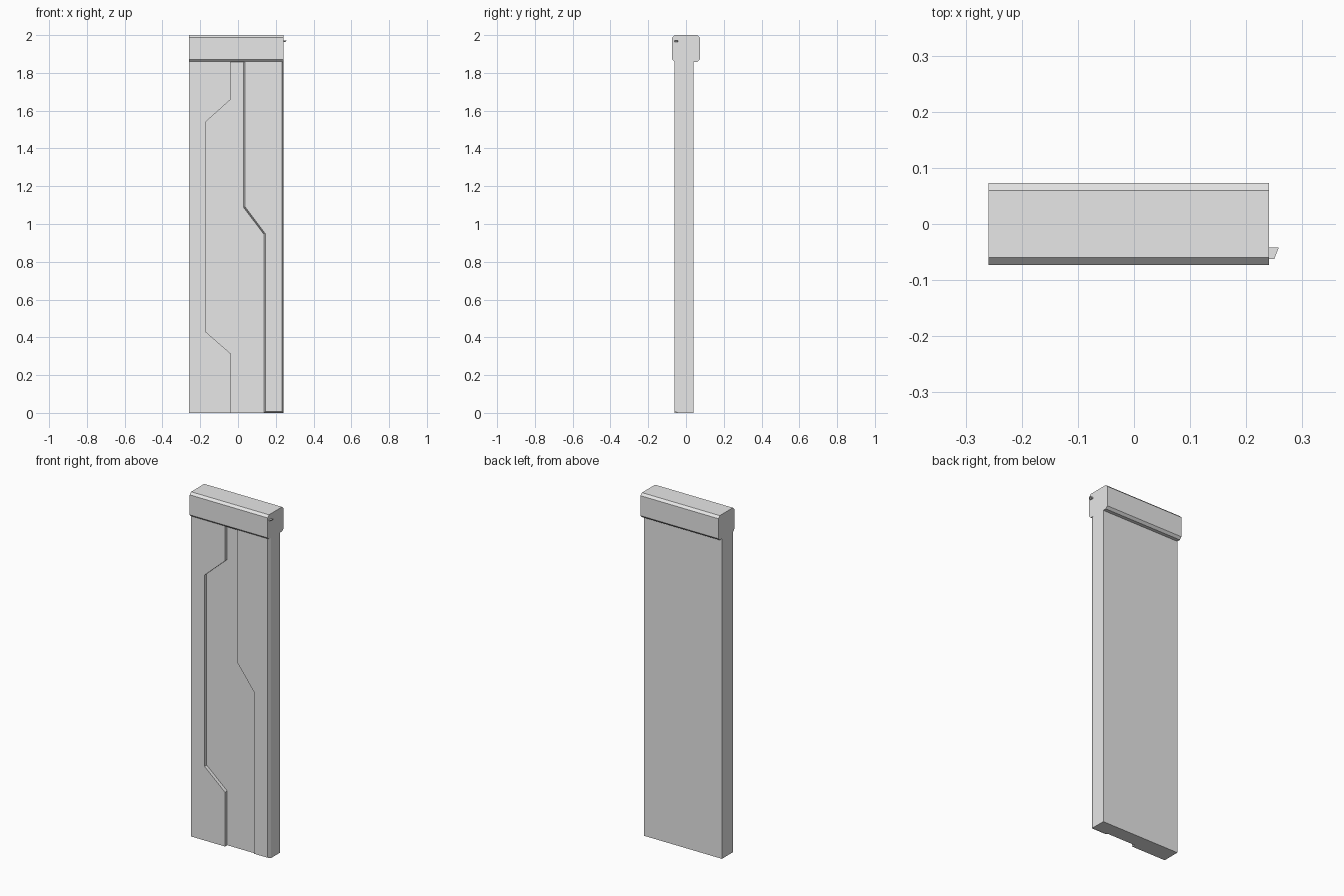
import bpy
import bmesh

cube = bpy.data.objects.get("Cube")
if cube:
    bpy.data.objects.remove(cube, do_unlink=True)

grey = bpy.data.materials.new("plain_grey")
grey.use_nodes = True
grey.diffuse_color = (0.8, 0.8, 0.8, 1)
grey.node_tree.nodes["Principled BSDF"].inputs["Base Color"].default_value = (0.8, 0.8, 0.8, 1)

LEFT, RIGHT = -0.259, 0.241
FRONT, FLOOR, BACK = -0.062, -0.042, 0.04
NECK = 1.87


def loft(name, ring_a, ring_b):
    """Closed solid between two matching rings of points."""
    bm = bmesh.new()
    a = [bm.verts.new(p) for p in ring_a]
    b = [bm.verts.new(p) for p in ring_b]
    bm.faces.new(a)
    bm.faces.new(b[::-1])
    for i in range(len(a)):
        j = (i + 1) % len(a)
        bm.faces.new((a[j], a[i], b[i], b[j]))
    bmesh.ops.recalc_face_normals(bm, faces=bm.faces)
    mesh = bpy.data.meshes.new(name)
    bm.to_mesh(mesh)
    bm.free()
    mesh.materials.append(grey)
    obj = bpy.data.objects.new(name, mesh)
    bpy.context.collection.objects.link(obj)
    return obj


def at_y(outline, y):
    return [(x, y, z) for x, z in outline]


# Main slab
slab = [(LEFT, 0), (RIGHT, 0), (RIGHT, NECK), (LEFT, NECK)]
loft("slab", at_y(slab, FLOOR), at_y(slab, BACK))

# Raised panel on the -x side, straight walls
side_panel = [(LEFT, 0), (-0.04, 0), (-0.04, 0.315), (-0.172, 0.43),
              (-0.172, 1.54), (-0.04, 1.658), (-0.04, NECK), (LEFT, NECK)]
loft("stepped_panel", at_y(side_panel, FRONT), at_y(side_panel, FLOOR))

# Raised panel on the +x side, sloping walls
s = 0.008
base = [(0.137, 0), (RIGHT, 0), (RIGHT, NECK), (0.028, NECK), (0.028, 1.09), (0.137, 0.945)]
face = [(0.137 + s, s), (RIGHT - s, s), (RIGHT - s, NECK), (0.028 + s, NECK),
        (0.028 + s, 1.093), (0.137 + s, 0.948)]
loft("bevelled_panel", at_y(face, FRONT), at_y(base, FLOOR))

# Chamfered header bar
d, c, low, high = 0.073, 0.013, 1.858, 2.0
half = [(d - c, low), (d, low + c), (d, high - c), (d - c, high)]
profile = half + [(-y, z) for y, z in reversed(half)]
loft("header_bar", [(LEFT, y, z) for y, z in profile], [(RIGHT, y, z) for y, z in profile])

# Tiny wedge on the +x end of the header
top = 1.972
loft("end_tab",
     [(RIGHT - 0.01, FRONT, top), (0.25, FRONT, top), (0.243, FRONT, top - s), (RIGHT - 0.01, FRONT, top - s)],
     [(RIGHT - 0.01, FLOOR, top), (0.258, FLOOR, top), (0.25, FLOOR, top - s), (RIGHT - 0.01, FLOOR, top - s)])
